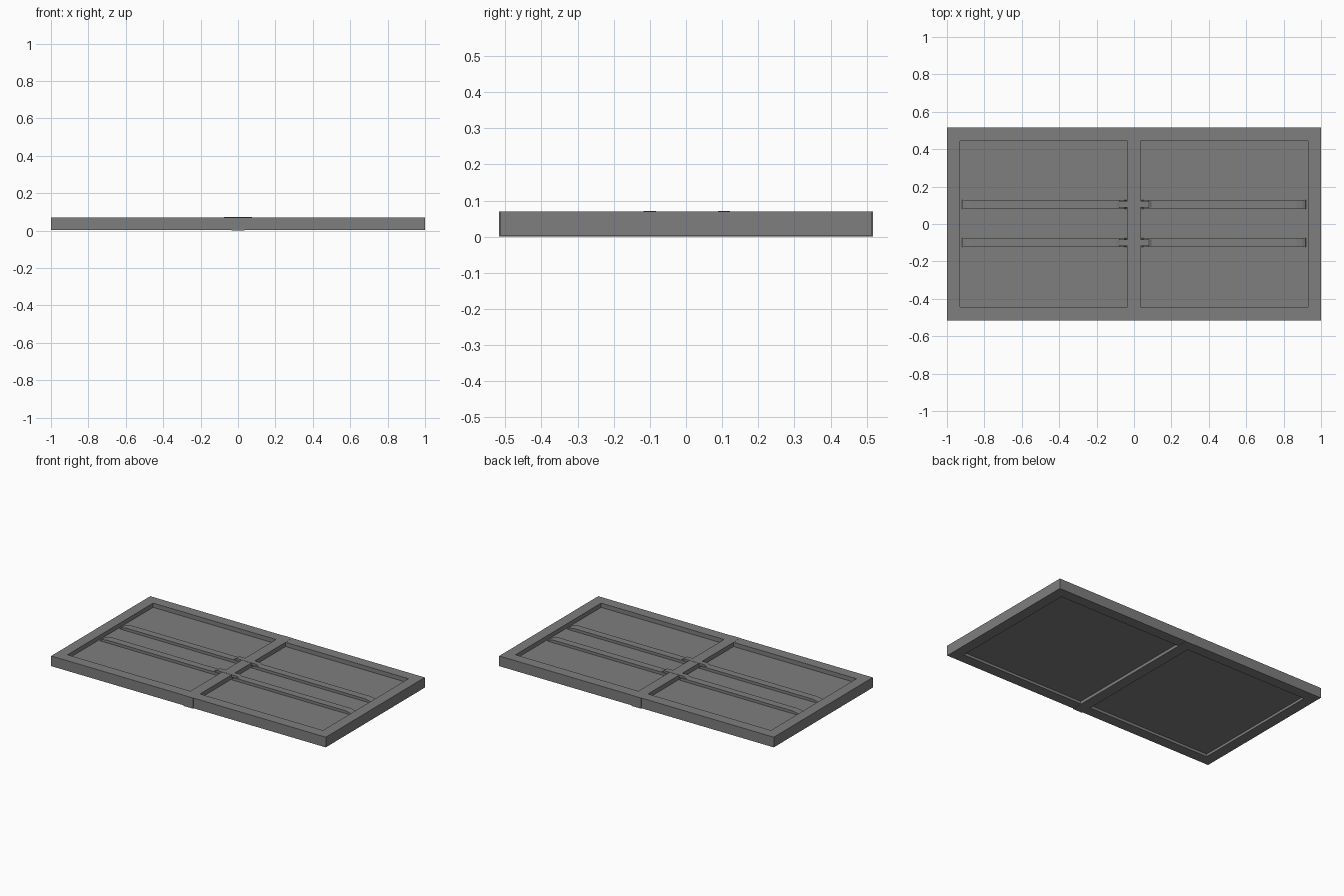
import bpy
import bmesh
from mathutils import Vector

cube = bpy.data.objects.get("Cube")
if cube:
    bpy.data.objects.remove(cube, do_unlink=True)

grey = bpy.data.materials.new("mid grey")
grey.use_nodes = True
colour = (0.21, 0.21, 0.21, 1)
grey.diffuse_color = colour
grey.node_tree.nodes["Principled BSDF"].inputs["Base Color"].default_value = colour


def finish(name, bm):
    bmesh.ops.recalc_face_normals(bm, faces=bm.faces)
    mesh = bpy.data.meshes.new(name)
    bm.to_mesh(mesh)
    bm.free()
    mesh.materials.append(grey)
    obj = bpy.data.objects.new(name, mesh)
    bpy.context.collection.objects.link(obj)
    return obj


def box(name, low, high):
    bm = bmesh.new()
    bmesh.ops.create_cube(bm, size=1)
    low, high = Vector(low), Vector(high)
    for v in bm.verts:
        v.co = (low + high) / 2 + v.co * (high - low)
    return finish(name, bm)


def side_profile(name, points, y, width):
    """Extrude an x-z outline across y."""
    bm = bmesh.new()
    face = bm.faces.new([bm.verts.new((x, y - width / 2, z)) for x, z in points])
    moved = bmesh.ops.extrude_face_region(bm, geom=[face])["geom"]
    verts = [g for g in moved if isinstance(g, bmesh.types.BMVert)]
    bmesh.ops.translate(bm, verts=verts, vec=(0, width, 0))
    return finish(name, bm)


BASE, TOP = 0.003, 0.07
OUT_Y, IN_X, IN_Y, MID = 0.515, 0.93, 0.445, 0.035

# Outer frame: a ring of four mitred sides
bm = bmesh.new()
loops = []
for hx, hy, z in ((1, OUT_Y, BASE), (1, OUT_Y, TOP), (IN_X, IN_Y, TOP), (IN_X, IN_Y, BASE)):
    loops.append([bm.verts.new((sx * hx, sy * hy, z))
                  for sx, sy in ((-1, -1), (1, -1), (1, 1), (-1, 1))])
for a, b in zip(loops, loops[1:] + loops[:1]):
    for i in range(4):
        j = (i + 1) % 4
        bm.faces.new((a[i], a[j], b[j], b[i]))
finish("outer_frame", bm)

# Centre bar, a hair proud of the frame
box("centre_bar", (-MID, -OUT_Y - 0.002, 0), (MID, OUT_Y + 0.002, TOP + 0.0002))

# Recessed panels, rails with sloped ends, and the clips joining them
for side, s in (("left", 1), ("right", -1)):
    xs = sorted((s * MID, s * IN_X))
    box(side + "_panel", (xs[0], -IN_Y, 0.02), (xs[1], IN_Y, 0.042))
    for end, y in (("front", -0.1), ("back", 0.105)):
        outline = [(0.04, 0.04), (0.05, 0.056), (0.08, 0.06), (0.87, 0.06),
                   (0.90, 0.055), (0.915, 0.048), (0.92, 0.04)]
        side_profile(f"{side}_{end}_rail", [(s * x, z) for x, z in outline], y, 0.048)

for end, y in (("front", -0.1), ("back", 0.105)):
    outline = [(-0.1, 0.055), (-0.075, 0.0715), (0.075, 0.0715), (0.1, 0.055)]
    side_profile(end + "_clip", outline, y, 0.034)
